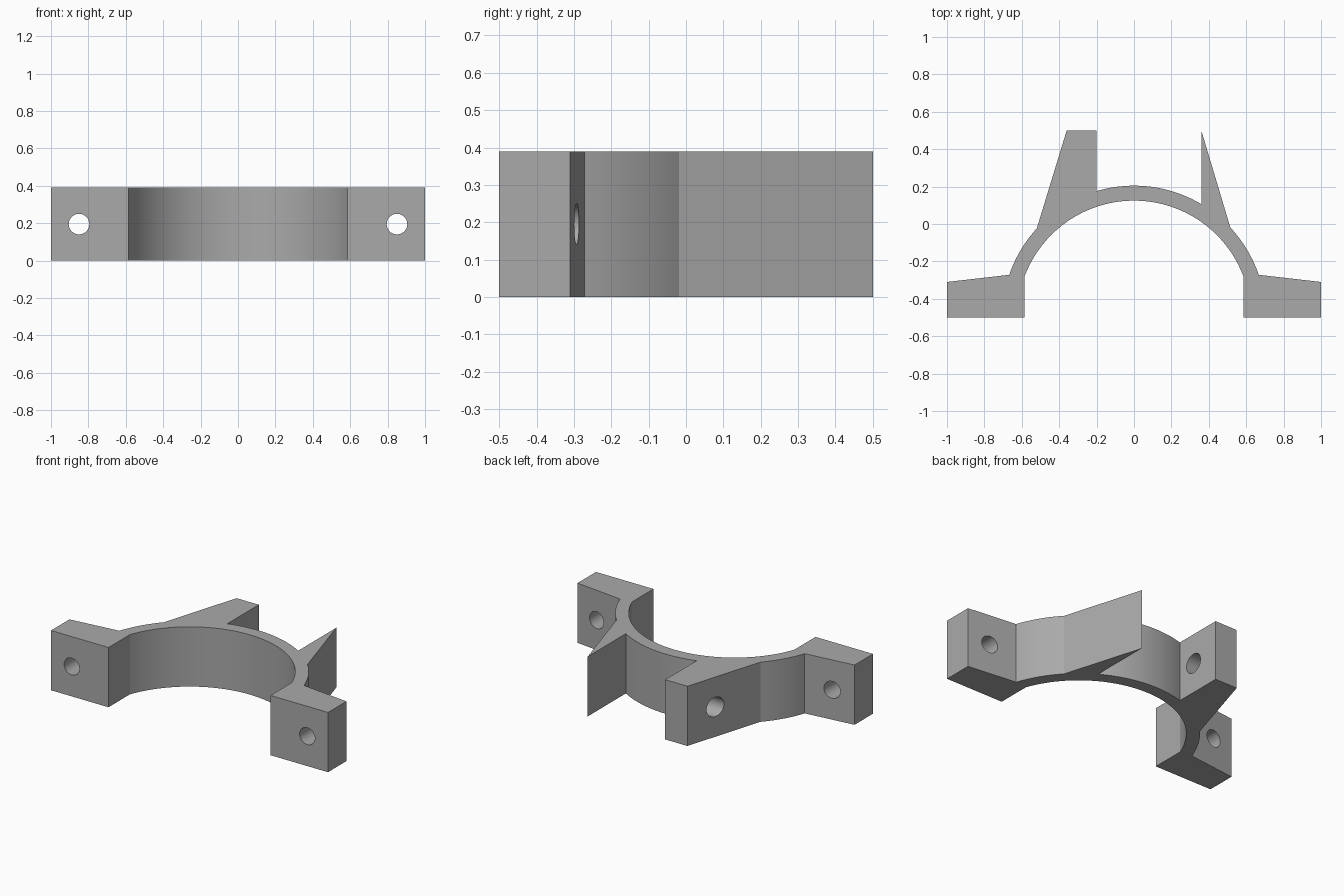
import bpy, bmesh, math
from mathutils import Matrix

cube = bpy.data.objects.get("Cube")
if cube:
    bpy.data.objects.remove(cube, do_unlink=True)

HEIGHT = 0.39
CENTRE_Y = -0.5
INNER_R, OUTER_R = 0.625, 0.705

grey = bpy.data.materials.new("plain_grey")
grey.use_nodes = True
colour = (0.40, 0.40, 0.40, 1)
grey.diffuse_color = colour
grey.node_tree.nodes["Principled BSDF"].inputs["Base Color"].default_value = colour


def arc(radius, x0, x1, steps):
    """Points on the ring from x0 to x1, both ends included."""
    a0, a1 = math.acos(x0 / radius), math.acos(x1 / radius)
    angles = [a0 + (a1 - a0) * i / steps for i in range(steps + 1)]
    return [(radius * math.cos(a), CENTRE_Y + radius * math.sin(a)) for a in angles]


# Clamp outline: feet, half ring, wide arm and pointed arm
outline = [(-1, -0.5), (-0.585, -0.5)]
outline += arc(INNER_R, -0.585, 0.585, 48)
outline += [(0.585, -0.5), (1, -0.5), (1, -0.31)]
outline += arc(OUTER_R, 0.667, 0.515, 10)
outline += [(0.36, 0.5)]
outline += arc(OUTER_R, 0.36, -0.2, 20)
outline += [(-0.2, 0.5), (-0.36, 0.5)]
outline += arc(OUTER_R, -0.52, -0.667, 10)
outline += [(-1, -0.31)]

bm = bmesh.new()
base = bm.faces.new([bm.verts.new((x, y, 0)) for x, y in outline])
top = bmesh.ops.extrude_face_region(bm, geom=[base])["geom"]
bmesh.ops.translate(bm, vec=(0, 0, HEIGHT),
                    verts=[v for v in top if isinstance(v, bmesh.types.BMVert)])
bmesh.ops.recalc_face_normals(bm, faces=bm.faces)
mesh = bpy.data.meshes.new("half_clamp")
bm.to_mesh(mesh)
bm.free()
mesh.materials.append(grey)
clamp = bpy.data.objects.new("half_clamp", mesh)
bpy.context.collection.objects.link(clamp)
bpy.context.view_layer.objects.active = clamp
clamp.select_set(True)


def drill(name, x, y, radius, axis):
    """Cut a round hole through the clamp along the x or y axis."""
    bm = bmesh.new()
    turn = Matrix.Rotation(math.pi / 2, 4, "Y" if axis == "X" else "X")
    bmesh.ops.create_cone(bm, cap_ends=True, segments=40, radius1=radius,
                          radius2=radius, depth=0.5,
                          matrix=Matrix.Translation((x, y, HEIGHT / 2)) @ turn)
    data = bpy.data.meshes.new(name)
    bm.to_mesh(data)
    bm.free()
    data.materials.append(grey)
    cutter = bpy.data.objects.new(name, data)
    cutter.hide_render = True
    bpy.context.collection.objects.link(cutter)
    cut = clamp.modifiers.new(name, "BOOLEAN")
    cut.operation, cut.solver, cut.object = "DIFFERENCE", "EXACT", cutter
    bpy.ops.object.modifier_apply(modifier=name)
    bpy.data.objects.remove(cutter, do_unlink=True)


# Bolt holes in both feet and a hinge hole in the wide arm
for side in (-1, 1):
    drill("foot_hole", side * 0.85, -0.4, 0.055, "Y")
drill("arm_hole", -0.32, 0.30, 0.063, "X")

bpy.ops.object.shade_smooth_by_angle(angle=math.radians(12))
